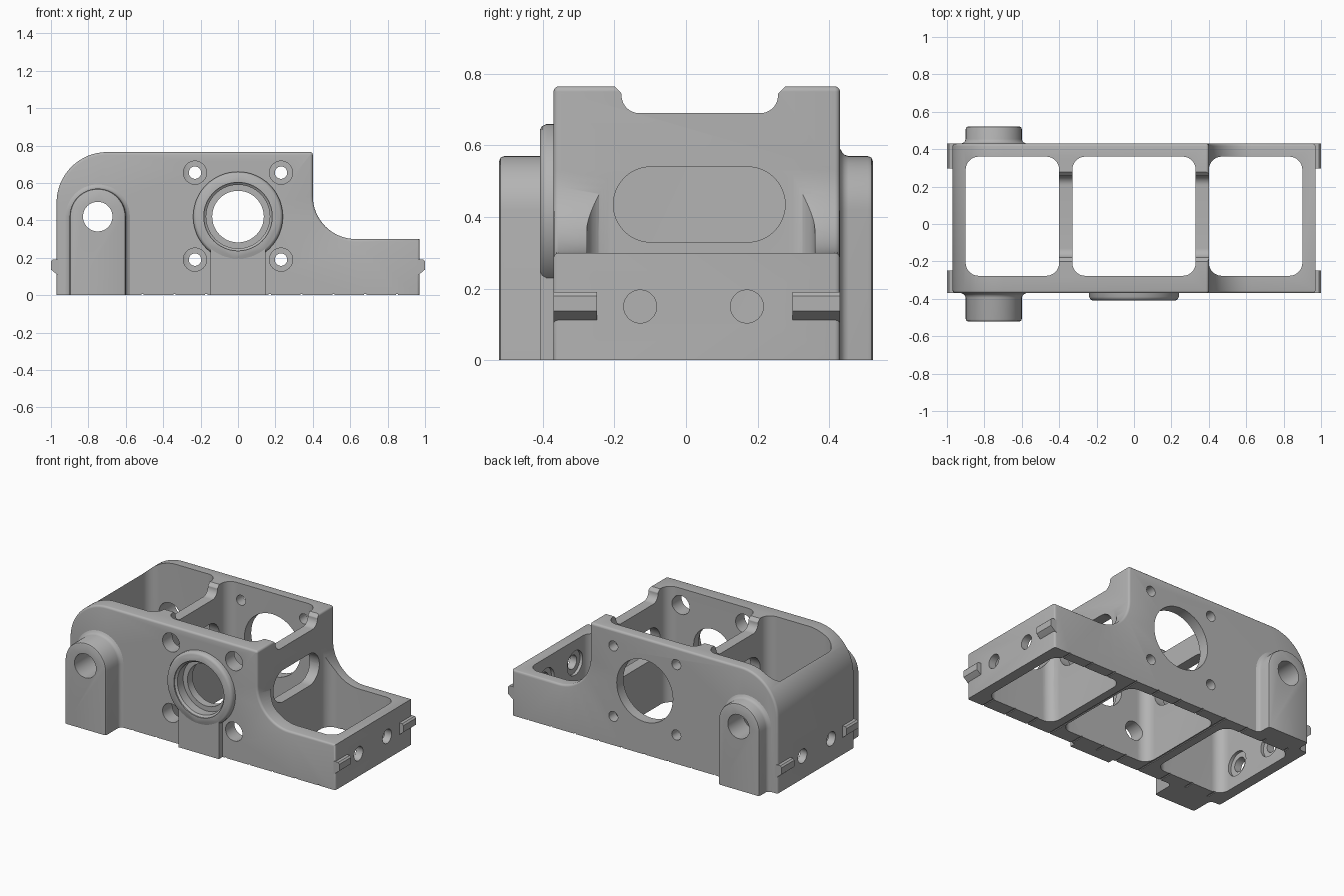
import bpy, bmesh, math
from mathutils import Vector

cube = bpy.data.objects.get("Cube")
if cube:
    bpy.data.objects.remove(cube, do_unlink=True)

grey = bpy.data.materials.new("machined_grey")
grey.use_nodes = True
colour = (0.45, 0.45, 0.45, 1)
grey.diffuse_color = colour
grey.node_tree.nodes["Principled BSDF"].inputs["Base Color"].default_value = colour

FRONT, BACK, END = -0.37, 0.43, 0.97
TOP, DECK, AXIS_Z = 0.765, 0.3, 0.42


def outline(corners, steps=12):
    """2D outline from (u, v, fillet radius) corners."""
    pts = []
    for i, (u, v, r) in enumerate(corners):
        p = Vector((u, v))
        if r == 0:
            pts.append(p)
            continue
        a = (Vector(corners[i - 1][:2]) - p).normalized()
        b = (Vector(corners[(i + 1) % len(corners)][:2]) - p).normalized()
        half = a.angle(b) / 2
        centre = p + (a + b).normalized() * r / math.sin(half)
        s = p + a * r / math.tan(half) - centre
        e = p + b * r / math.tan(half) - centre
        start = math.atan2(s.y, s.x)
        sweep = math.remainder(math.atan2(e.y, e.x) - start, math.tau)
        for k in range(steps + 1):
            t = start + sweep * k / steps
            pts.append(centre + Vector((math.cos(t), math.sin(t))) * r)
    return pts


def rect(u0, u1, v0, v1, r=0):
    return outline([(u0, v0, r), (u1, v0, r), (u1, v1, r), (u0, v1, r)])


def circle(u, v, r, n=48):
    return [Vector((u + r * math.cos(math.tau * k / n), v + r * math.sin(math.tau * k / n)))
            for k in range(n)]


def arch(u, v, r):
    return outline([(u - r, 0, 0), (u + r, 0, 0), (u + r, v + r, r), (u - r, v + r, r)])


def loft(name, axis, sections, bevel=None):
    """Solid through (depth, outline) sections stacked along an axis."""
    place = {"x": lambda d, p: (d, p.x, p.y),
             "y": lambda d, p: (p.x, d, p.y),
             "z": lambda d, p: (p.x, p.y, d)}[axis]
    bm = bmesh.new()
    rings = [[bm.verts.new(place(d, p)) for p in pts] for d, pts in sections]
    n = len(rings[0])
    for lo, hi in zip(rings, rings[1:]):
        for k in range(n):
            bm.faces.new((lo[k], lo[(k + 1) % n], hi[(k + 1) % n], hi[k]))
    bm.faces.new(rings[0])
    bm.faces.new(rings[-1])
    bmesh.ops.remove_doubles(bm, verts=bm.verts, dist=1e-5)
    bmesh.ops.recalc_face_normals(bm, faces=bm.faces)
    if bevel:
        edges = [e for e in bm.edges
                 if abs(e.verts[0].co.y - e.verts[1].co.y) < 1e-5
                 and max(v.co.z for v in e.verts) > 0.001]
        bmesh.ops.bevel(bm, geom=edges, offset=bevel, segments=3, profile=0.5, affect="EDGES")
    mesh = bpy.data.meshes.new(name)
    bm.to_mesh(mesh)
    bm.free()
    mesh.materials.append(grey)
    ob = bpy.data.objects.new(name, mesh)
    bpy.context.scene.collection.objects.link(ob)
    return ob


def cut(targets, axis, sections):
    cutter = loft("cutter", axis, sections)
    cutter.hide_render = True
    for ob in targets:
        mod = ob.modifiers.new("cut", "BOOLEAN")
        mod.operation, mod.solver, mod.object = "DIFFERENCE", "EXACT", cutter
        bpy.context.view_layer.objects.active = ob
        bpy.ops.object.modifier_apply(modifier=mod.name)
    bpy.data.objects.remove(cutter, do_unlink=True)


def bore(targets, axis, u, v, r, d0, d1):
    cut(targets, axis, [(d0, circle(u, v, r)), (d1, circle(u, v, r))])


# Housing block with rounded shoulder and low deck
side = outline([(-END, 0, 0), (END, 0, 0), (END, DECK, 0), (0.4, DECK, 0.23),
                (0.4, TOP, 0.015), (-END, TOP, 0.27)], 16)
housing = loft("housing", "y", [(FRONT, side), (BACK, side)], bevel=0.014)

# Three open bays
for x0, x1 in ((-0.9, -0.4), (-0.33, 0.33), (0.4, 0.9)):
    bay = rect(x0, x1, -0.277, 0.36, 0.07)
    cut([housing], "z", [(-0.1, bay), (1, bay)])

# Lowered tops and slots of the two cross walls
notch = outline([(-0.2, 0.9, 0), (-0.2, TOP, 0.0), (-0.18, TOP - 0.02, 0.01), (-0.18, 0.69, 0.05),
                 (0.257, 0.69, 0.05), (0.257, TOP - 0.02, 0.01), (0.277, TOP, 0.0), (0.277, 0.9, 0)])
slot = rect(-0.203, 0.277, 0.33, 0.54, 0.1049)
for x in (-0.365, 0.365):
    cut([housing], "x", [(x - 0.06, notch), (x + 0.06, notch)])
    cut([housing], "x", [(x - 0.06, slot), (x + 0.06, slot)])

# Arched pivot bosses with filleted roots
profile = ((-0.03, 0.172), (0, 0.172), (0.006, 0.161), (0.013, 0.154), (0.024, 0.15),
           (-0.014, 0.15), (-0.004, 0.146), (0, 0.136))
bosses = []
for name, wall, tip, sign in (("front_pivot_boss", FRONT, -0.522, -1),
                              ("back_pivot_boss", BACK, 0.522, 1)):
    rings = [((wall if i < 5 else tip) + sign * d, arch(-0.75, AXIS_Z, r))
             for i, (d, r) in enumerate(profile)]
    bosses.append(loft(name, "y", rings))
bore([housing] + bosses, "y", -0.75, AXIS_Z, 0.079, -0.7, 0.7)

# Bearing ring and its stem on the front
ring = loft("bearing_ring", "y", [(d, circle(0, AXIS_Z, r, 64)) for d, r in
                                  ((-0.34, 0.24), (-0.39, 0.24), (-0.402, 0.234), (-0.408, 0.224))])
stem_shape = rect(-0.148, 0.146, 0, AXIS_Z)
stem = loft("bearing_stem", "y", [(-0.34, stem_shape), (-0.4075, stem_shape)])
bearing = [housing, ring, stem]
cut(bearing, "y", [(d, circle(0, AXIS_Z, r, 64)) for d, r in
                   ((-0.5, 0.183), (-0.4, 0.183), (-0.39, 0.17), (-0.33, 0.17))])
bore(bearing, "y", 0, AXIS_Z, 0.138, -0.5, -0.2)
bore([housing], "y", 0, AXIS_Z, 0.205, 0.2, 0.6)

# Bolt holes: wide in the front wall, narrow in the back
for x in (-0.23, 0.23):
    for z in (0.19, 0.655):
        bore([housing, ring, stem], "y", x, z, 0.062, -0.6, -0.2)
        bore([housing], "y", x, z, 0.033, 0.2, 0.6)

# End wall holes, counterbored from inside
for s in (-1, 1):
    for y in (-0.128, 0.17):
        bore([housing], "x", y, 0.15, 0.046, s * 0.8, s * 1.1)
        bore([housing], "x", y, 0.15, 0.08, s * 0.85, s * 0.92)

# Fine grooves across the underside
for k in range(-5, 6):
    groove = rect(k * 0.17 - 0.006, k * 0.17 + 0.006, -0.6, 0.6)
    cut([housing], "z", [(-0.05, groove), (0.005, groove)])

# Locating tabs on both ends
tabs = []
for s, end in ((-1, "right"), (1, "left")):
    for y0, y1, face in ((FRONT, -0.248, "front"), (0.298, BACK, "back")):
        hook = outline([(s * 0.95, 0.1, 0), (s * 0.97, 0.112, 0), (s * 1.0, 0.137, 0),
                        (s * 1.0, 0.18, 0), (s * 0.99, 0.19, 0), (s * 0.95, 0.19, 0)])
        tabs.append(loft(f"{end}_{face}_tab", "y", [(y0, hook), (y1, hook)]))

# Smooth shading with crisp edges
bpy.ops.object.select_all(action="DESELECT")
for ob in [housing, ring, stem] + bosses + tabs:
    ob.select_set(True)
bpy.context.view_layer.objects.active = housing
bpy.ops.object.shade_smooth_by_angle(angle=math.radians(35))
